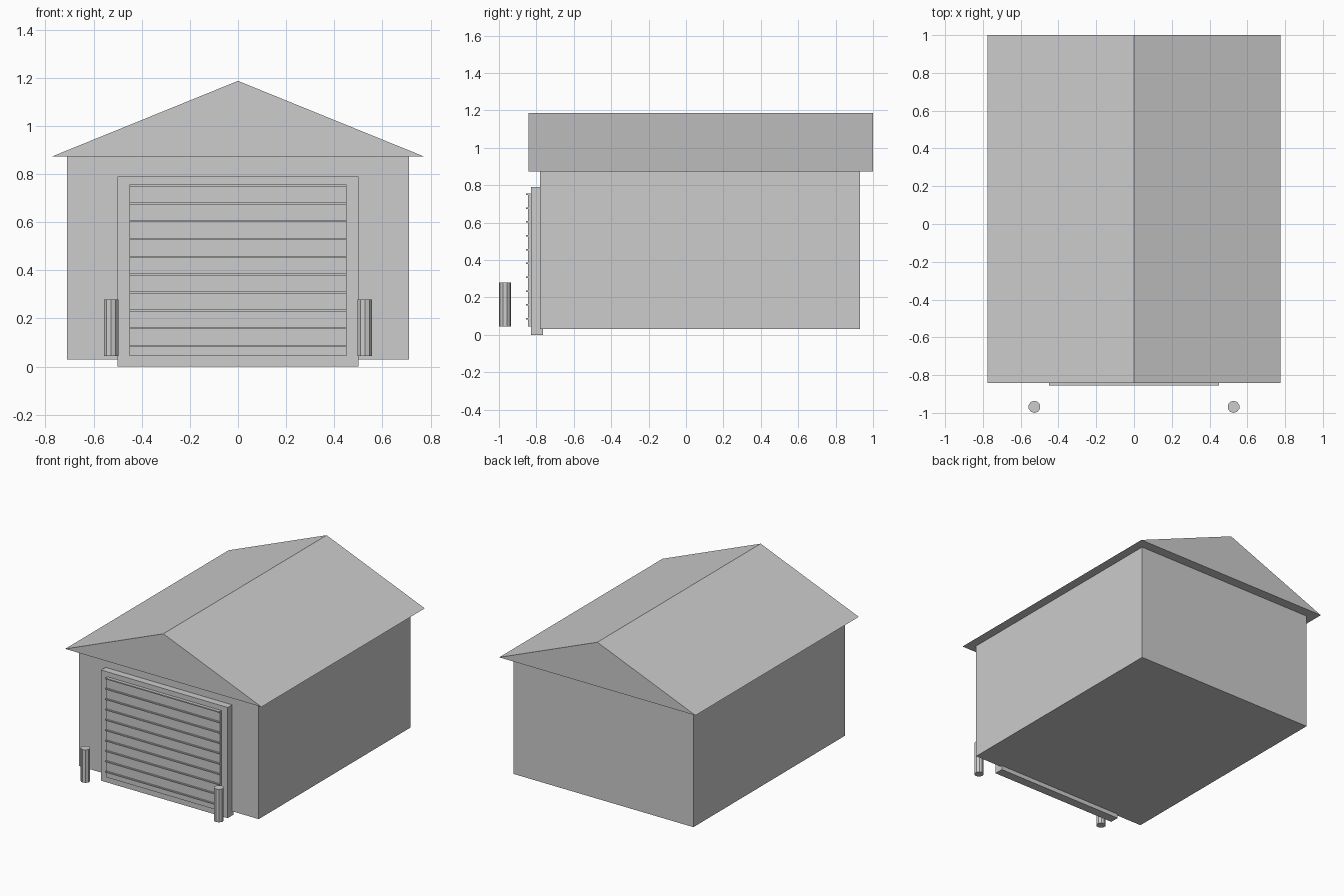
import bpy
import bmesh
from mathutils import Matrix

cube = bpy.data.objects.get("Cube")
if cube:
    bpy.data.objects.remove(cube, do_unlink=True)

# Single flat grey
GREY = (0.604, 0.604, 0.604, 1.0)
grey = bpy.data.materials.new("light_grey")
grey.use_nodes = True
grey.diffuse_color = GREY
grey.node_tree.nodes["Principled BSDF"].inputs["Base Color"].default_value = GREY


def finish(name, bm):
    bmesh.ops.recalc_face_normals(bm, faces=bm.faces)
    mesh = bpy.data.meshes.new(name)
    bm.to_mesh(mesh)
    bm.free()
    mesh.materials.append(grey)
    obj = bpy.data.objects.new(name, mesh)
    bpy.context.collection.objects.link(obj)
    return obj


def box(name, x, y, z):
    """Box from (min, max) ranges on each axis."""
    bm = bmesh.new()
    ranges = (x, y, z)
    centre = [(a + b) / 2 for a, b in ranges]
    size = [b - a for a, b in ranges]
    bmesh.ops.create_cube(bm, size=1, matrix=Matrix.Translation(centre) @ Matrix.Diagonal(size + [1]))
    return finish(name, bm)


def prism(name, profile, y0, y1):
    """Profile in x and z, extruded from y0 to y1."""
    bm = bmesh.new()
    face = bm.faces.new([bm.verts.new((x, y0, z)) for x, z in profile])
    new = bmesh.ops.extrude_face_region(bm, geom=[face])["geom"]
    verts = [v for v in new if isinstance(v, bmesh.types.BMVert)]
    bmesh.ops.translate(bm, verts=verts, vec=(0, y1 - y0, 0))
    return finish(name, bm)


def post(name, x):
    bm = bmesh.new()
    bmesh.ops.create_cone(bm, cap_ends=True, segments=10, radius1=0.032, radius2=0.032,
                          depth=0.235, matrix=Matrix.Translation((x, -0.968, 0.162)))
    return finish(name, bm)


# Building shell and gabled roof
box("walls", (-0.71, 0.71), (-0.78, 0.93), (0.03, 0.875))
prism("roof", [(-0.775, 0.872), (0.775, 0.872), (0, 1.187)], -0.842, 1.0)

# Door surround, door panel and its horizontal ribs
box("door_frame", (-0.5, 0.5), (-0.83, -0.765), (0, 0.79))
box("door_panel", (-0.45, 0.45), (-0.845, -0.825), (0.044, 0.755))
for i in range(10):
    z = 0.752 - i * 0.074
    box(f"door_rib_{i + 1}", (-0.45, 0.45), (-0.855, -0.84), (z - 0.004, z + 0.004))

# Guard posts either side of the door
post("left_post", 0.527)
post("right_post", -0.527)
